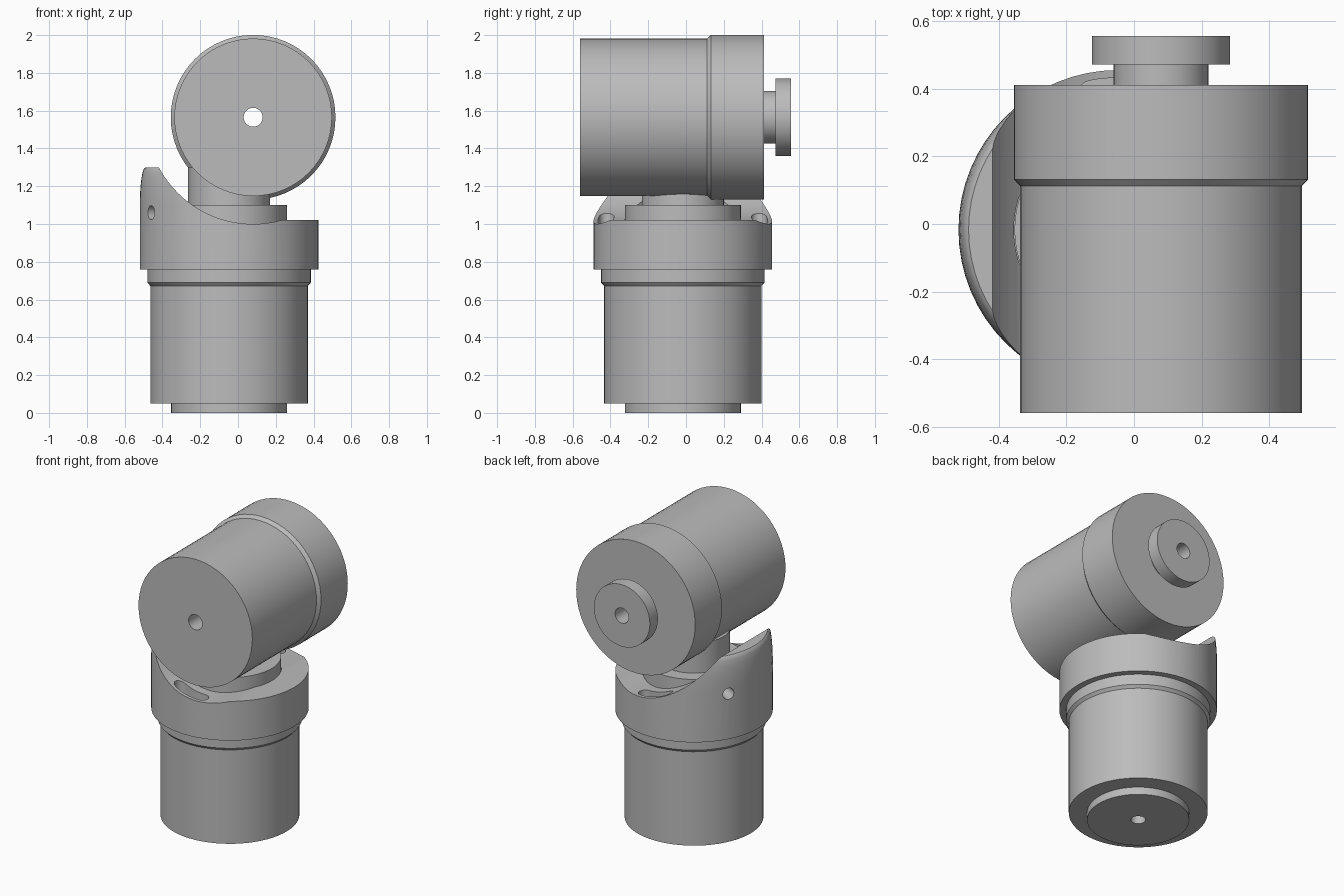
import bpy, bmesh, math
from mathutils import Matrix, Vector

old = bpy.data.objects.get("Cube")
if old:
    bpy.data.objects.remove(old, do_unlink=True)

grey = bpy.data.materials.new("machined_grey")
grey.use_nodes = True
COLOR = (0.5, 0.5, 0.5, 1)
grey.diffuse_color = COLOR
grey.node_tree.nodes["Principled BSDF"].inputs["Base Color"].default_value = COLOR

BASE = Vector((-0.047, -0.017, 0))     # vertical axis
HEAD = Vector((0.08, 0, 1.565))        # horizontal axis along y
SEGMENTS = 64


def make_object(name, bm, matrix):
    bmesh.ops.transform(bm, matrix=matrix, verts=bm.verts)
    bmesh.ops.recalc_face_normals(bm, faces=bm.faces)
    mesh = bpy.data.meshes.new(name)
    bm.to_mesh(mesh)
    bm.free()
    mesh.materials.append(grey)
    obj = bpy.data.objects.new(name, mesh)
    bpy.context.collection.objects.link(obj)
    return obj


def lathe(name, profile, matrix):
    """Turn a closed (radius, height) profile around z."""
    bm = bmesh.new()
    rings = []
    for i in range(SEGMENTS):
        a = math.tau * i / SEGMENTS
        rings.append([bm.verts.new((r * math.cos(a), r * math.sin(a), h))
                      for r, h in profile])
    n = len(profile)
    for i, ring in enumerate(rings):
        after = rings[(i + 1) % SEGMENTS]
        for j in range(n):
            k = (j + 1) % n
            bm.faces.new((ring[j], after[j], after[k], ring[k]))
    return make_object(name, bm, matrix)


def cylinder(name, radius, depth, matrix, segments=32):
    bm = bmesh.new()
    bmesh.ops.create_cone(bm, cap_ends=True, segments=segments,
                          radius1=radius, radius2=radius, depth=depth)
    return make_object(name, bm, matrix)


def slot(name, mid_deg):
    """Curved slot with round ends, as a prism."""
    mid, half, sweep = 0.41, 0.04, math.radians(11)
    steps, outline = 8, []
    for side in (1, -1):
        for i in range(steps + 1):
            a = side * sweep * (2 * i / steps - 1)
            r = mid + side * half
            outline.append((r * math.cos(a), r * math.sin(a)))
        end = side * sweep
        for i in range(1, steps):
            t = end + math.pi * i / steps + (0 if side > 0 else math.pi)
            outline.append((mid * math.cos(end) + half * math.cos(t),
                            mid * math.sin(end) + half * math.sin(t)))
    bm = bmesh.new()
    face = bm.faces.new([bm.verts.new((x, y, 0.95)) for x, y in outline])
    up = bmesh.ops.extrude_face_region(bm, geom=[face])
    verts = [v for v in up["geom"] if isinstance(v, bmesh.types.BMVert)]
    bmesh.ops.translate(bm, verts=verts, vec=(0, 0, 0.4))
    return make_object(name, bm, at_base @ Matrix.Rotation(math.radians(mid_deg), 4, "Z"))


def cut(obj, cutter):
    cutter.hide_render = True
    bpy.context.view_layer.objects.active = obj
    mod = obj.modifiers.new("cut", "BOOLEAN")
    mod.operation, mod.solver, mod.object = "DIFFERENCE", "EXACT", cutter
    bpy.ops.object.modifier_apply(modifier=mod.name)
    bpy.data.objects.remove(cutter, do_unlink=True)


at_base = Matrix.Translation(BASE)
# turns local +z into +y
at_head = Matrix.Translation(HEAD) @ Matrix.Rotation(-math.pi / 2, 4, "X")

# Lower body: foot, barrel, chamfered band, disc and neck, with a bore
lower_body = lathe("lower_body", [
    (0.045, 0), (0.307, 0), (0.307, 0.05), (0.417, 0.05), (0.417, 0.672),
    (0.433, 0.69), (0.433, 0.765), (0.307, 0.765), (0.307, 1.1),
    (0.217, 1.1), (0.217, 1.3), (0.045, 1.3)], at_base)

# Collar with a rounded upper wall
wall = [(0.443 + 0.03 * math.cos(t * math.pi / 12), 1.1 + 0.2 * math.sin(t * math.pi / 12))
        for t in range(7)]
collar = lathe("collar", [(0.309, 0.76), (0.473, 0.76)] + wall + [(0.309, 1.3)], at_base)

# Round clearance for the head, and a flat shelf on one side
cut(collar, cylinder("clearance_cutter", 0.565, 2, at_head, 96))
bm = bmesh.new()
bmesh.ops.create_cube(bm, size=1)
cut(collar, make_object("shelf_cutter", bm,
                        Matrix.Translation((0.58, 0, 1.52)) @ Matrix.Diagonal((1, 2, 1, 1))))

# Mirrored curved slots and radial screw holes
for side in (1, -1):
    cut(collar, slot("slot_cutter", 90 * side))
    angle = math.radians(151 * side)
    out = Vector((math.cos(angle), math.sin(angle), 0))
    spot = BASE + out * 0.46 + Vector((0, 0, 1.06))
    cut(collar, cylinder("hole_cutter", 0.037, 0.2, Matrix.Translation(spot)
                         @ out.to_track_quat("Z", "Y").to_matrix().to_4x4()))

# Head: barrel, wider rear band, output shaft and flange, bored through
head = lathe("head", [
    (0.05, -0.56), (0.417, -0.56), (0.417, 0.112), (0.436, 0.132),
    (0.436, 0.412), (0.14, 0.412), (0.14, 0.473), (0.205, 0.473),
    (0.205, 0.557), (0.05, 0.557)], at_head)

# Smooth round walls, sharp rims
for obj in (lower_body, collar, head):
    bpy.ops.object.select_all(action="DESELECT")
    obj.select_set(True)
    bpy.context.view_layer.objects.active = obj
    bpy.ops.object.shade_smooth_by_angle(angle=math.radians(30))
